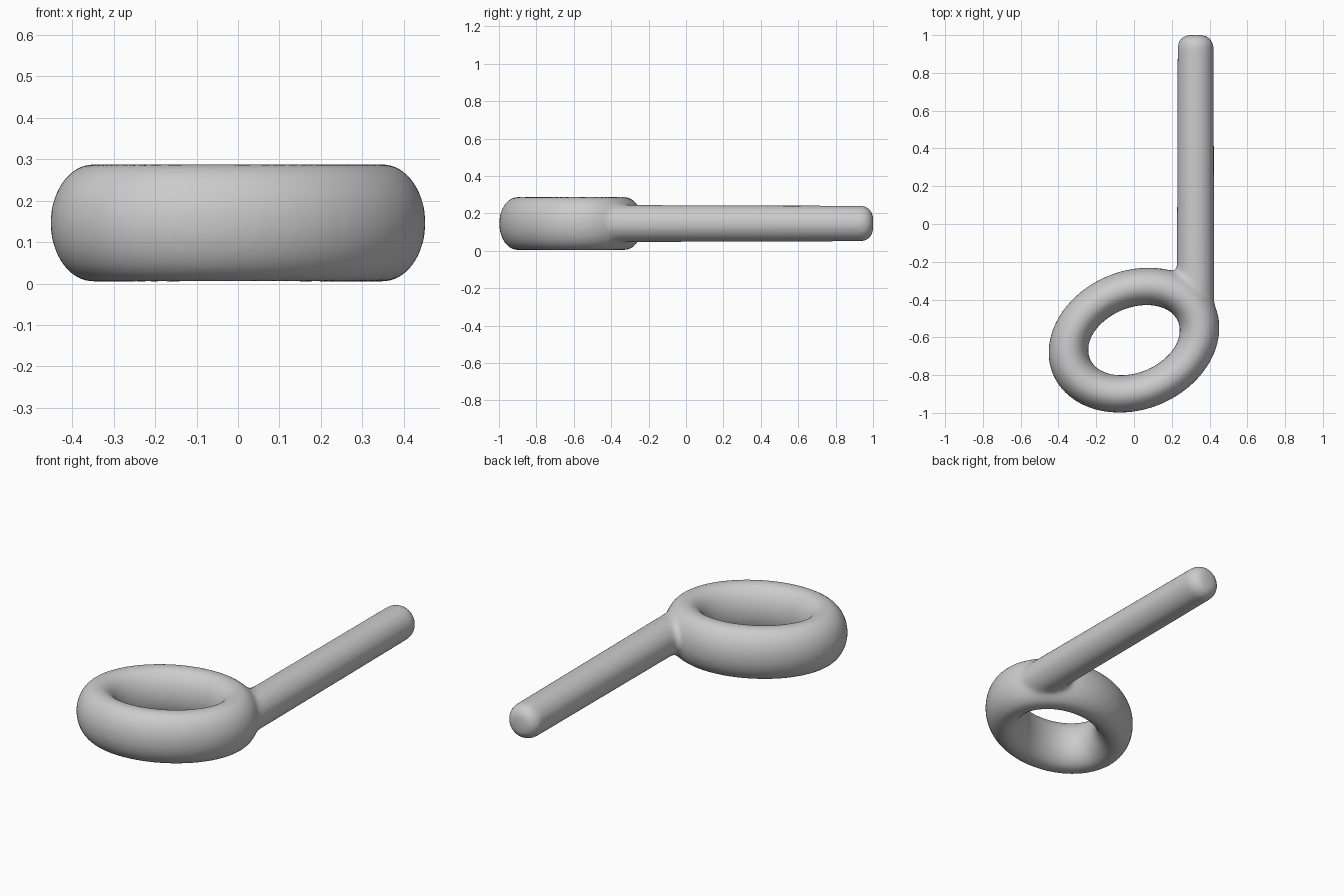
import bpy, bmesh, math

if "Cube" in bpy.data.objects:
    bpy.data.objects.remove(bpy.data.objects["Cube"])

TILT = math.radians(23)
MID_Z = 0.146


def skin(bm, rings, closed):
    """Bridge consecutive point loops; close into a ring or cap the ends."""
    loops = [[bm.verts.new(p) for p in r] for r in rings]
    n = len(loops)
    for i in range(n if closed else n - 1):
        a, b = loops[i], loops[(i + 1) % n]
        for j in range(len(a)):
            k = (j + 1) % len(a)
            bm.faces.new((a[j], b[j], b[k], a[k]))
    if not closed:
        bm.faces.new(loops[0])
        bm.faces.new(loops[-1])


def ring_loop(t):
    """Oval cross-section of the tilted elliptical ring at angle t."""
    pts = []
    for j in range(24):
        s = 2 * math.pi * j / 24
        x = (0.36 + 0.107 * math.cos(s)) * math.cos(t)
        y = (0.269 + 0.099 * math.cos(s)) * math.sin(t)
        pts.append((x * math.cos(TILT) - y * math.sin(TILT),
                    x * math.sin(TILT) + y * math.cos(TILT) - 0.615,
                    MID_Z + 0.1435 * math.sin(s)))
    return pts


def stem_loop(r, y):
    return [(0.326 + r * math.cos(2 * math.pi * j / 32), y,
             MID_Z + r * math.sin(2 * math.pi * j / 32)) for j in range(32)]


bm = bmesh.new()
# note head: closed elliptical ring
skin(bm, [ring_loop(2 * math.pi * i / 64) for i in range(64)], True)

# stem: round rod, slightly tapered, rounded at the far end
profile = [(0.07, -0.53), (0.1, -0.48), (0.1, -0.25)]
for i in range(7):
    a = math.pi / 2 * i / 6
    profile.append((0.032 + 0.064 * math.cos(a), 0.937 + 0.064 * math.sin(a)))
skin(bm, [stem_loop(r, y) for r, y in profile], False)
bmesh.ops.recalc_face_normals(bm, faces=bm.faces)

mesh = bpy.data.meshes.new("note_ring_and_stem")
bm.to_mesh(mesh)
bm.free()
note = bpy.data.objects.new("note_ring_and_stem", mesh)
bpy.context.collection.objects.link(note)

# fuse the parts and soften the joint
fuse = note.modifiers.new("fuse", 'REMESH')
fuse.mode = 'VOXEL'
fuse.voxel_size = 0.014
fuse.use_smooth_shade = True
soften = note.modifiers.new("soften", 'SMOOTH')
soften.factor = 0.5
soften.iterations = 10
